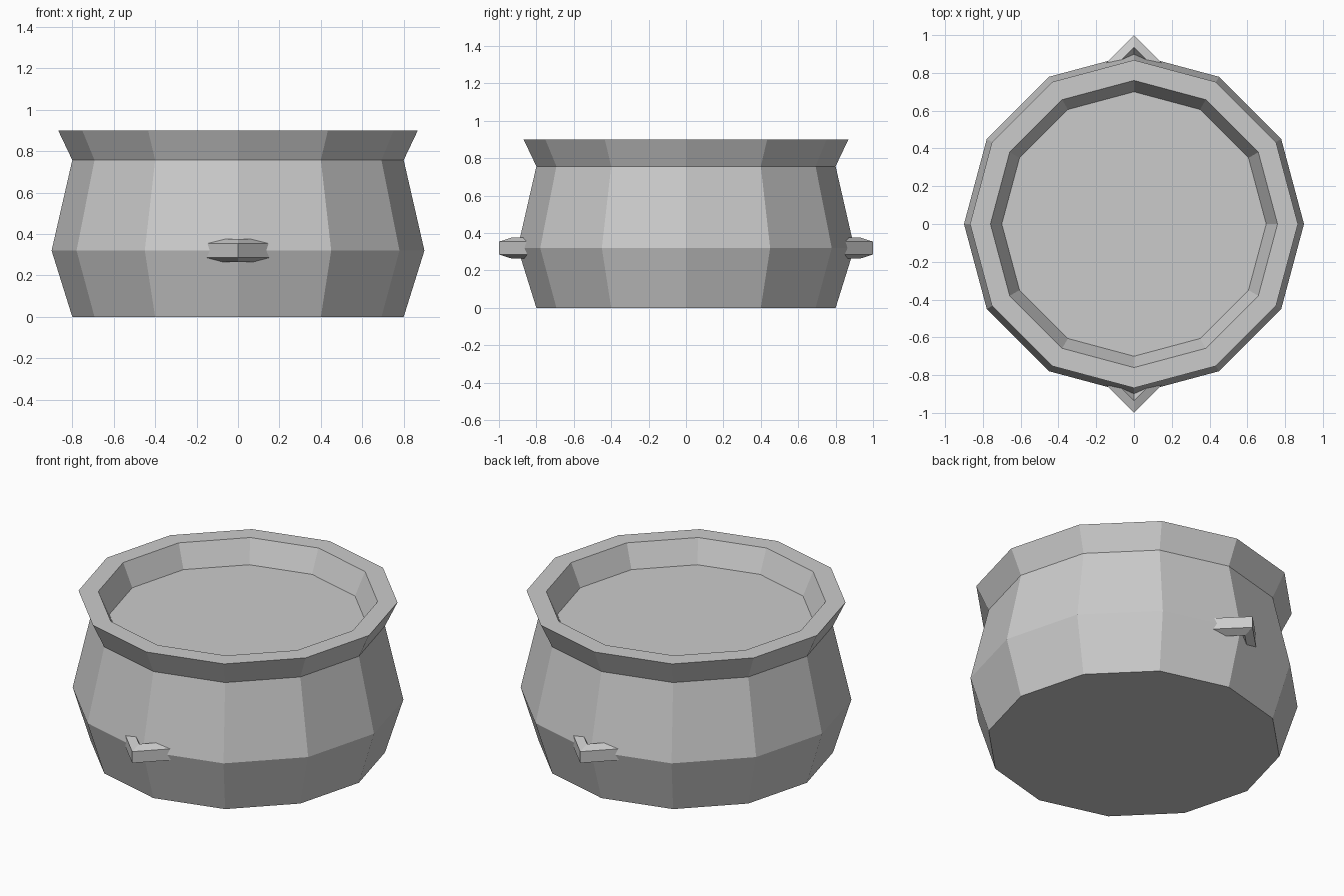
import bpy, bmesh
from math import sin, cos, pi

if "Cube" in bpy.data.objects:
    bpy.data.objects.remove(bpy.data.objects["Cube"])


def lathe(name, profile, sides, closed=False, location=(0, 0, 0)):
    """Revolve (radius, z) points around z; open profiles get end caps."""
    bm = bmesh.new()
    rings = [[bm.verts.new((r * cos(2 * pi * i / sides), r * sin(2 * pi * i / sides), z))
              for i in range(sides)] for r, z in profile]
    pairs = list(zip(rings, rings[1:]))
    if closed:
        pairs.append((rings[-1], rings[0]))
    else:
        bm.faces.new(rings[0])
        bm.faces.new(rings[-1])
    for a, b in pairs:
        for i in range(sides):
            j = (i + 1) % sides
            bm.faces.new((a[i], a[j], b[j], b[i]))
    bmesh.ops.recalc_face_normals(bm, faces=bm.faces)
    mesh = bpy.data.meshes.new(name)
    bm.to_mesh(mesh)
    bm.free()
    obj = bpy.data.objects.new(name, mesh)
    obj.location = location
    bpy.context.collection.objects.link(obj)
    return obj


# Twelve-sided pot with flared rim and recessed flat top
lathe("pot_body", [(0.80, 0), (0.90, 0.32), (0.80, 0.757), (0.868, 0.90),
                   (0.76, 0.90), (0.70, 0.765)], 12)

# Four-sided ring handles with a pentagonal section, half sunk in the wall
R, r = 0.15, 0.058
section = [(R + r * cos(a), r * sin(a)) for a in (pi / 5 + 2 * pi * k / 5 for k in range(5))]
offset = 1.0 - max(p[0] for p in section)
for name, side in (("front_handle", -1), ("back_handle", 1)):
    lathe(name, section, 4, closed=True, location=(0, side * offset, 0.32))
